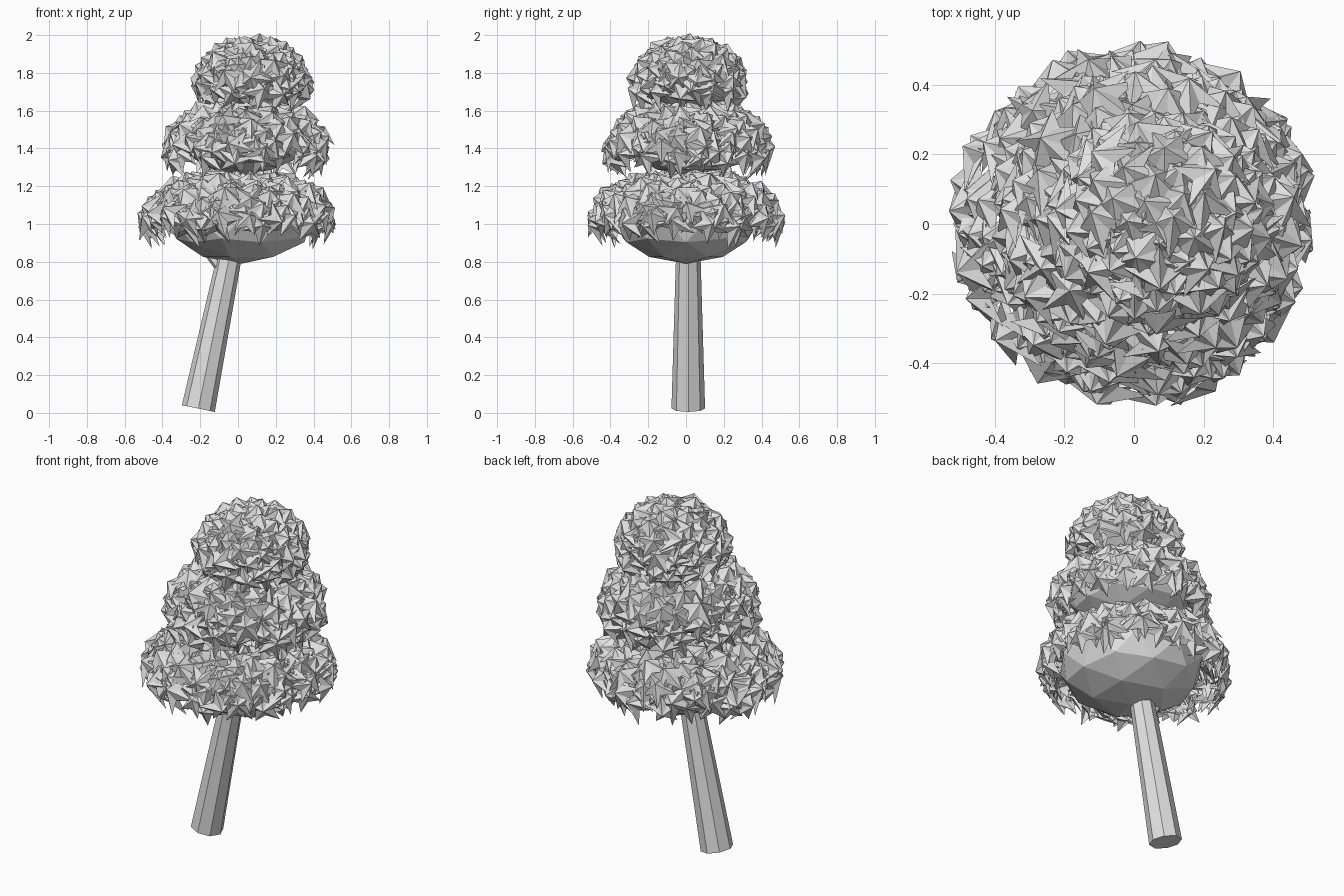
import bpy, bmesh, math, random
from mathutils import Vector, Matrix

random.seed(7)
cube = bpy.data.objects.get("Cube")
if cube:
    bpy.data.objects.remove(cube, do_unlink=True)

GREY = (0.75, 0.75, 0.75, 1)
grey = bpy.data.materials.new("plain_grey")
grey.use_nodes = True
grey.diffuse_color = GREY
grey.node_tree.nodes["Principled BSDF"].inputs["Base Color"].default_value = GREY


def finish(name, bm):
    mesh = bpy.data.meshes.new(name)
    bm.to_mesh(mesh)
    bm.free()
    mesh.materials.append(grey)
    obj = bpy.data.objects.new(name, mesh)
    bpy.context.scene.collection.objects.link(obj)


def limb(name, start, end, r1, r2, sides):
    """Tapered faceted cylinder between two points."""
    start, end = Vector(start), Vector(end)
    axis = end - start
    turn = axis.to_track_quat('Z', 'Y').to_matrix().to_4x4()
    bm = bmesh.new()
    bmesh.ops.create_cone(bm, cap_ends=True, segments=sides, radius1=r1, radius2=r2,
                          depth=axis.length,
                          matrix=Matrix.Translation((start + end) / 2) @ turn)
    finish(name, bm)


def core(name, centre, rx, rz):
    """Flattened low-poly ball inside a foliage tier."""
    bm = bmesh.new()
    bmesh.ops.create_icosphere(bm, subdivisions=2, radius=1,
                               matrix=Matrix.Translation(centre) @ Matrix.Diagonal((rx, rx, rz, 1)))
    finish(name, bm)


def add_leaf(bm, pos, normal, size):
    """Five-pointed star with a raised middle, ridged arms and drooping tips."""
    frame = Matrix.Translation(pos) @ normal.to_track_quat('Z', 'Y').to_matrix().to_4x4()
    spin = random.uniform(0, math.tau)
    apex = bm.verts.new(frame @ Vector((0, 0, size * 0.38)))
    ring = []
    for i in range(10):
        tip = i % 2 == 0
        r = size * (random.uniform(0.9, 1.15) if tip else 0.45)
        z = size * (-0.28 if tip else -0.12)
        a = spin + i * math.tau / 10
        ring.append(bm.verts.new(frame @ Vector((r * math.cos(a), r * math.sin(a), z))))
    for i in range(10):
        bm.faces.new((apex, ring[i], ring[(i + 1) % 10]))


def leaves(name, centre, rx, rz, count, size, low, power):
    """Spread leaves evenly over the upper part of a round-shouldered shell."""
    bm = bmesh.new()
    centre = Vector(centre)
    golden = math.pi * (3 - math.sqrt(5))
    for i in range(count):
        h = 1 - (1 - low) * (i + 0.5) / count
        r = math.sqrt(1 - h * h)
        a = i * golden + random.uniform(-0.12, 0.12)
        # Push the round profile out towards square shoulders
        swell = (abs(h) ** power + r ** power) ** (-1 / power)
        d = Vector((r * math.cos(a), r * math.sin(a), h)) * swell
        scale = random.uniform(0.95, 1.04)
        pos = centre + Vector((d.x * rx, d.y * rx, d.z * rz)) * scale
        normal = Vector((d.x / rx, d.y / rx, d.z / rz)).normalized()
        normal += Vector([random.uniform(-0.3, 0.3) for _ in range(3)])
        add_leaf(bm, pos, normal.normalized(), size * random.uniform(0.85, 1.1))
    finish(name, bm)


# Leaning trunk and a small side branch
limb("trunk", (-0.21, 0.012, 0.023), (-0.01, 0.012, 1.0), 0.089, 0.06, 8)
limb("side_branch", (-0.07, 0.012, 0.74), (-0.17, 0.012, 0.86), 0.03, 0.02, 6)

# Foliage tiers: core, then its leaf shell
core("lower_core", (0.02, 0.0, 1.03), 0.39, 0.24)
leaves("lower_leaves", (0.0, 0.0, 1.01), 0.48, 0.25, 175, 0.115, -0.1, 2.3)

core("middle_core", (0.04, 0.01, 1.45), 0.33, 0.19)
leaves("middle_leaves", (0.04, 0.01, 1.36), 0.41, 0.295, 140, 0.11, -0.1, 2.3)

core("top_core", (0.08, 0.015, 1.77), 0.25, 0.18)
leaves("top_leaves", (0.08, 0.015, 1.73), 0.285, 0.235, 105, 0.105, -0.25, 2.2)
